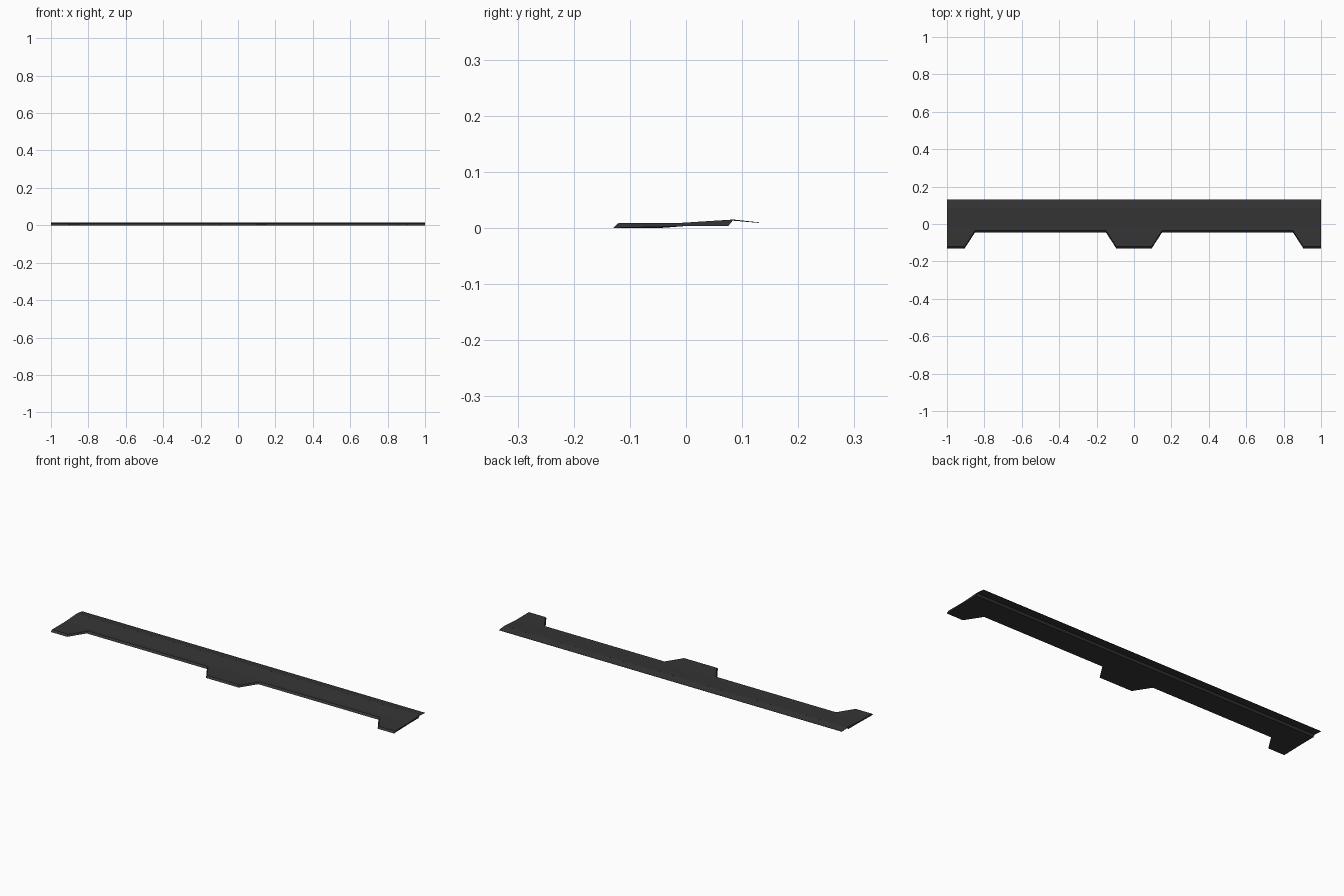
import bpy, bmesh

if "Cube" in bpy.data.objects:
    bpy.data.objects.remove(bpy.data.objects["Cube"])

mat = bpy.data.materials.new("dark charcoal")
mat.diffuse_color = (0.035, 0.035, 0.036, 1)
mat.use_nodes = True
mat.node_tree.nodes["Principled BSDF"].inputs["Base Color"].default_value = mat.diffuse_color

# right-half outline of the front edge: (x, y of lower front edge)
half = [(0.095, -0.13), (0.15, -0.045), (0.85, -0.045), (0.905, -0.13), (1.0, -0.13)]
stations = [(-x, y) for x, y in reversed(half)] + half


def section(yf):
    """Slanted nose, raised rear deck and underside, ending in the rear wall."""
    return [(0.085, 0.015), (-0.01, 0.009), (yf + 0.01, 0.009),
            (yf, 0.0), (-0.005, 0.003), (0.075, 0.003)]


def make_object(name, bm):
    bmesh.ops.recalc_face_normals(bm, faces=bm.faces)
    me = bpy.data.meshes.new(name)
    bm.to_mesh(me)
    bm.free()
    me.materials.append(mat)
    ob = bpy.data.objects.new(name, me)
    bpy.context.collection.objects.link(ob)
    return ob


# main panel with three front tabs
bm = bmesh.new()
rings = [[bm.verts.new((x, y, z)) for y, z in section(yf)] for x, yf in stations]
for a, b in zip(rings, rings[1:]):
    for i in range(6):
        j = (i + 1) % 6
        bm.faces.new((a[i], a[j], b[j], b[i]))
# caps close the rear deck at both ends
for r in (rings[0], rings[-1]):
    bm.faces.new((r[0], r[1], r[4], r[5]))
    bm.faces.new((r[1], r[2], r[3], r[4]))
make_object("splitter_panel", bm)

# thin lip along the rear edge
bm = bmesh.new()
lip = [(0.084, 0.015), (0.13, 0.010), (0.13, 0.009), (0.083, 0.013)]
ends = [[bm.verts.new((x, y, z)) for y, z in lip] for x in (-1, 1)]
for i in range(4):
    j = (i + 1) % 4
    bm.faces.new((ends[0][i], ends[0][j], ends[1][j], ends[1][i]))
for e in ends:
    bm.faces.new(e)
make_object("rear_lip", bm)
